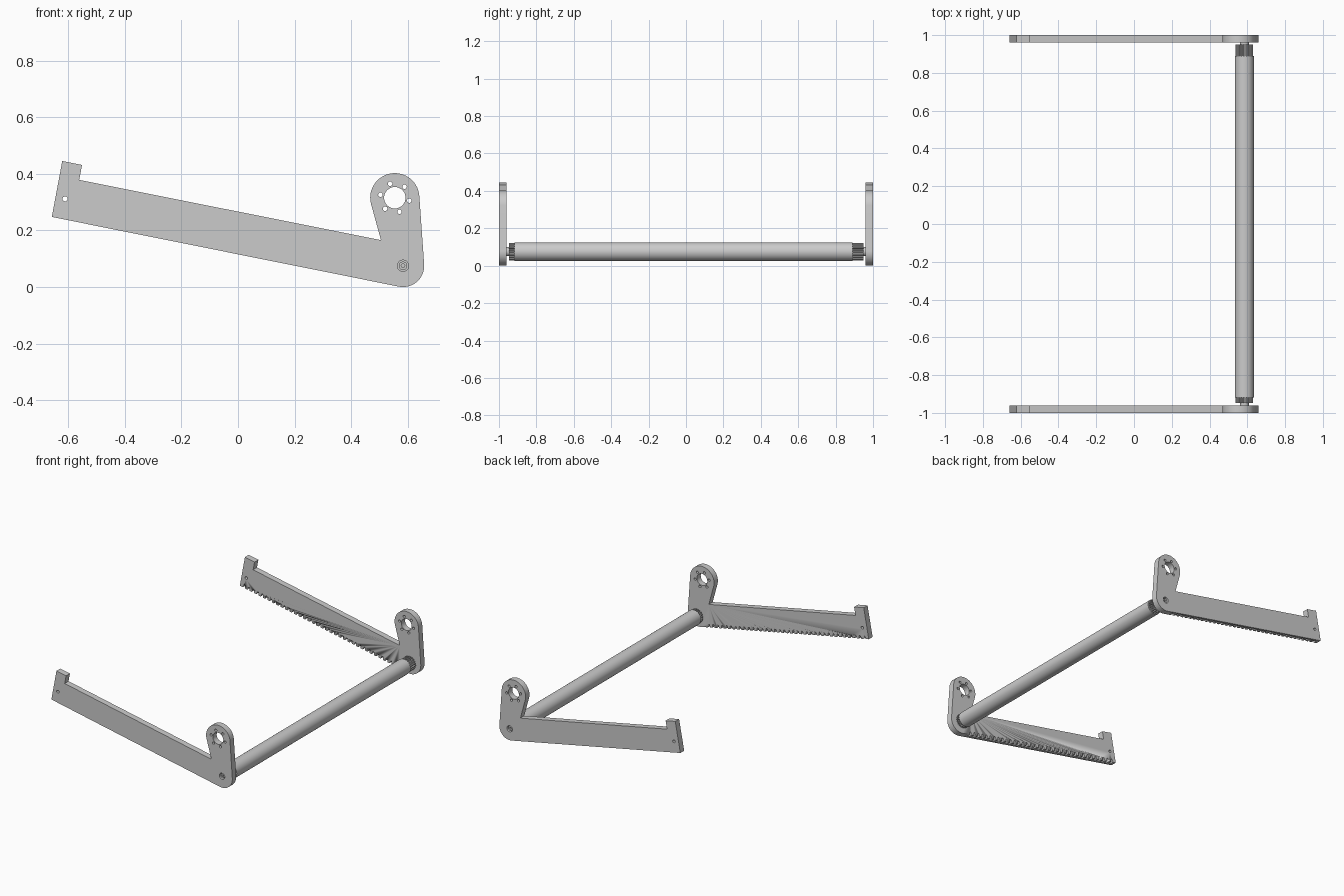
import bpy, bmesh
from math import sin, cos, radians, pi, hypot

if "Cube" in bpy.data.objects:
    bpy.data.objects.remove(bpy.data.objects["Cube"])

RING, RING_R = (0.555, 0.316), 0.087     # motor ring centre (x, z)
FOOT, FOOT_R = (0.584, 0.075), 0.075     # roller pivot centre (x, z)
TILT = -11.35


def arc(c, r, a0, a1, n):
    return [(c[0] + r * cos(radians(a0 + (a1 - a0) * i / n)),
             c[1] + r * sin(radians(a0 + (a1 - a0) * i / n))) for i in range(n + 1)]


def circle(c, r, n=32, turn=0):
    return arc(c, r, turn, turn + 360, n)[:-1]


def slab(name, loops, y0, y1):
    """Extrude x-z loops (inner loops become holes) between y0 and y1."""
    cu = bpy.data.curves.new(name, 'CURVE')
    cu.dimensions, cu.fill_mode = '2D', 'BOTH'
    cu.extrude = abs(y1 - y0) / 2
    for pts in loops:
        sp = cu.splines.new('POLY')
        sp.points.add(len(pts) - 1)
        for p, (x, z) in zip(sp.points, pts):
            p.co = (x, z, 0, 1)
        sp.use_cyclic_u = True
    ob = bpy.data.objects.new(name, cu)
    bpy.context.collection.objects.link(ob)
    bpy.ops.object.select_all(action='DESELECT')
    ob.select_set(True)
    bpy.context.view_layer.objects.active = ob
    bpy.ops.object.convert(target='MESH')
    ob = bpy.context.object
    ob.name = name
    ob.rotation_euler = (pi / 2, 0, 0)
    ob.location = (0, (y0 + y1) / 2, 0)
    # Weld caps to sides so the solid is closed
    bm = bmesh.new()
    bm.from_mesh(ob.data)
    bmesh.ops.remove_doubles(bm, verts=bm.verts, dist=1e-5)
    bmesh.ops.recalc_face_normals(bm, faces=bm.faces)
    bm.to_mesh(ob.data)
    bm.free()
    bpy.ops.object.shade_smooth_by_angle(angle=radians(30))
    return ob


def gear_loop(c, r_in, r_out, teeth):
    pts = []
    for i in range(teeth):
        for f, r in ((0, r_in), (0.3, r_in), (0.45, r_out), (0.85, r_out)):
            a = 2 * pi * (i + f) / teeth
            pts.append((c[0] + r * cos(a), c[1] + r * sin(a)))
    return pts


# Side plate outline with its holes
heel = (-0.659, 0.248)
outline = (arc(RING, RING_R, 195.3, 4, 36) + arc(FOOT, FOOT_R, 4, -90 + TILT, 20)
           + [heel, (-0.622, 0.446), (-0.552, 0.432), (-0.562, 0.379), (0.506, 0.166)])
holes = [circle(RING, 0.038), circle(FOOT, 0.02), circle((-0.612, 0.312), 0.009, 16)]
holes += [circle(p, 0.008, 16) for p in circle(RING, 0.052, 6, TILT)]

# Rack gaps along the sloping lower edge
ux, uz = cos(radians(TILT)), sin(radians(TILT))
pitch, depth = 0.033, 0.02


def on_edge(s, h):
    return (heel[0] + s * ux - h * uz, heel[1] + s * uz + h * ux)


gaps = []
for i in range(36):
    s = 0.02 + i * pitch
    gaps.append([on_edge(s, -0.01), on_edge(s + 0.022, -0.01),
                 on_edge(s + 0.015, depth), on_edge(s + 0.007, depth)])

for side, label in ((-1, "front"), (1, "back")):
    plate = slab(label + "_side_plate", [outline] + holes, side * 0.96, side * 1.0)
    cutter = slab("rack_cutter", gaps, side * 0.94, side * 0.987)
    mod = plate.modifiers.new("rack", 'BOOLEAN')
    mod.operation, mod.solver, mod.object = 'DIFFERENCE', 'EXACT', cutter
    bpy.context.view_layer.objects.active = plate
    bpy.ops.object.modifier_apply(modifier="rack")
    bpy.data.objects.remove(cutter)
    # Shaft collar and recessed hex-socket screw
    slab(label + "_shaft_collar", [circle(FOOT, 0.024)], side * 0.94, side * 0.962)
    slab(label + "_screw", [circle(FOOT, 0.015), circle(FOOT, 0.007, 6)],
         side * 0.962, side * 0.992)

# Roller tube with a pinion at each end
slab("roller_tube", [circle(FOOT, 0.05, 48)], -0.918, 0.89)
slab("front_pinion", [gear_loop(FOOT, 0.038, 0.046, 20)], -0.947, -0.918)
slab("back_pinion", [gear_loop(FOOT, 0.038, 0.046, 20)], 0.89, 0.95)
